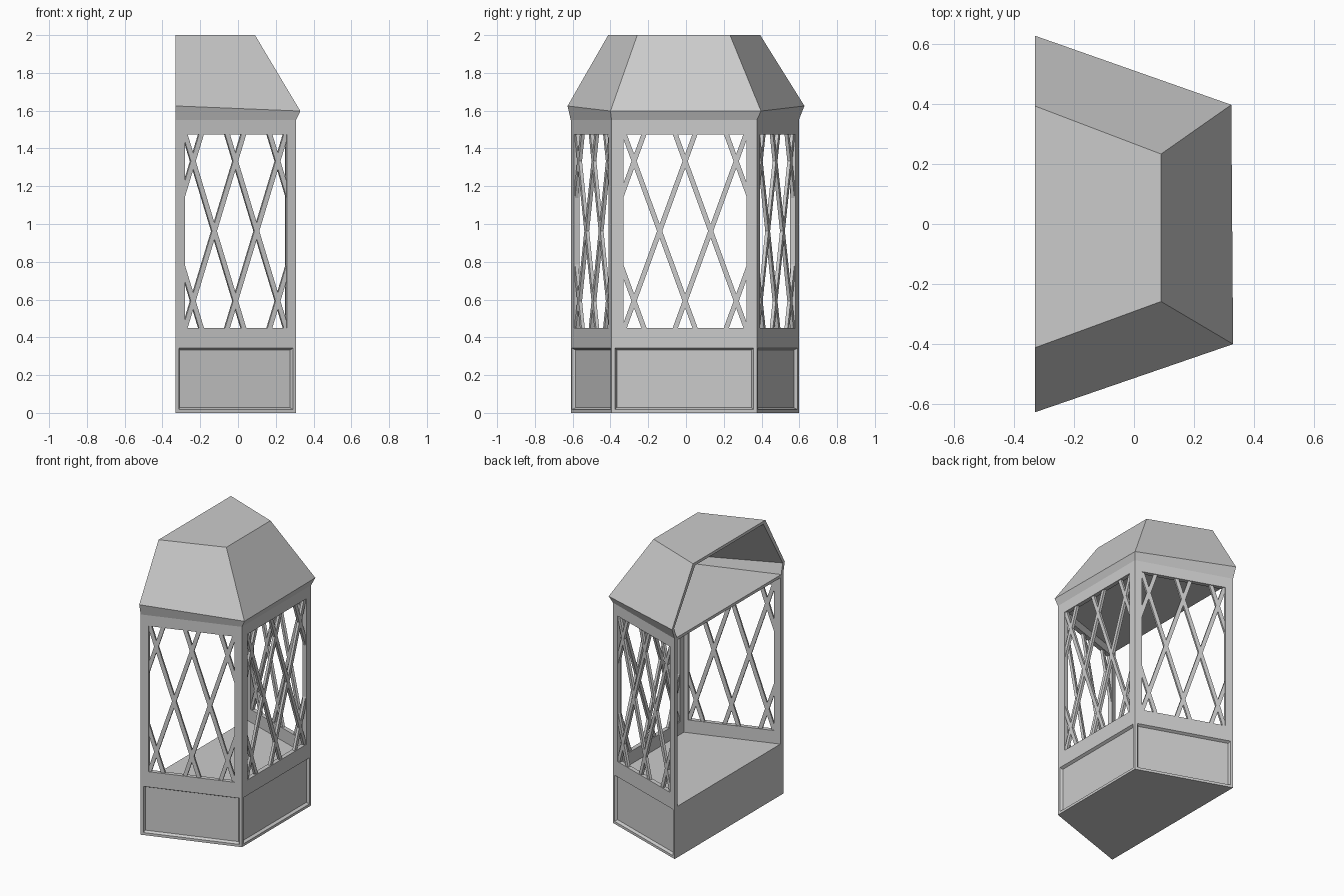
import bpy, bmesh, math
from mathutils import Vector, Matrix
from mathutils.geometry import intersect_line_line

if "Cube" in bpy.data.objects:
    bpy.data.objects.remove(bpy.data.objects["Cube"])

BACK = -0.33
SEAT, WALL_TOP = 0.36, 1.55
WIN_LOW, WIN_HIGH = 0.45, 1.475

grey = bpy.data.materials.new("plain grey")
grey.use_nodes = True
colour = (0.6, 0.6, 0.6, 1)
grey.diffuse_color = colour
grey.node_tree.nodes["Principled BSDF"].inputs["Base Color"].default_value = colour


def finish(name, bm):
    bmesh.ops.remove_doubles(bm, verts=bm.verts, dist=0.0001)
    bmesh.ops.recalc_face_normals(bm, faces=bm.faces)
    mesh = bpy.data.meshes.new(name)
    bm.to_mesh(mesh)
    bm.free()
    mesh.materials.append(grey)
    obj = bpy.data.objects.new(name, mesh)
    bpy.context.collection.objects.link(obj)
    return obj


def face(bm, *points):
    return bm.faces.new([bm.verts.new(p) for p in points])


def at(ring, z):
    return [Vector((p.x, p.y, z)) for p in ring]


def inset(ring, d):
    """Move the three outer sides inward, keeping the back edge in place."""
    flat = at(ring, 0)
    lines = [(Vector((BACK, 0, 0)), Vector((BACK, 1, 0)))]
    for a, b in zip(flat, flat[1:]):
        t = (b - a).normalized()
        shift = Vector((-t.y, t.x, 0)) * d
        lines.append((a + shift, b + shift))
    lines.append(lines[0])
    result = []
    for p, l, m in zip(ring, lines, lines[1:]):
        q = intersect_line_line(*l, *m)[0]
        result.append(Vector((q.x, q.y, p.z)))
    return result


def prism(bm, ring, z0, z1):
    low, high = at(ring, z0), at(ring, z1)
    face(bm, *reversed(low))
    face(bm, *high)
    return [face(bm, low[i], low[(i + 1) % 4], high[(i + 1) % 4], high[i])
            for i in range(4)]


# Plan of the bay: back, front corner, front corner, back
plan = [Vector(p) for p in ((BACK, -0.61, 0), (0.307, -0.394, 0),
                            (0.307, 0.375, 0), (BACK, 0.597, 0))]
inner_plan = inset(plan, 0.03)
openings = [(0.078, 0.926), (0.083, 0.93), (0.074, 0.922)]
names = ["right", "front", "left"]

# Base box with recessed panels on its three outer sides
bm = bmesh.new()
sides = prism(bm, plan, 0, SEAT)[:3]
bmesh.ops.remove_doubles(bm, verts=bm.verts, dist=0.0001)
bmesh.ops.recalc_face_normals(bm, faces=bm.faces)
for side in sides:
    bmesh.ops.inset_individual(bm, faces=[side], thickness=0.025)
    bmesh.ops.inset_individual(bm, faces=[side], thickness=0.014, depth=-0.018)
finish("base", bm)


# Wall frame around each window opening
def wall(name, i, span):
    bm = bmesh.new()
    o0, o1, n0, n1 = plan[i], plan[i + 1], inner_plan[i], inner_plan[i + 1]
    t = (o1 - o0).normalized()
    out = Vector((t.y, -t.x, 0))
    hole = [o0.lerp(o1, f) for f in span]

    def loops(a, b, ha, hb):
        outer = [*at([a, b], SEAT), *at([b, a], WALL_TOP)]
        inner = [*at([ha, hb], WIN_LOW), *at([hb, ha], WIN_HIGH)]
        return outer, inner

    outer, cut = loops(o0, o1, *hole)
    inner, back_cut = loops(n0, n1, *[h - out * 0.03 for h in hole])
    for a, b in ((outer, cut), (cut, back_cut), (back_cut, inner), (inner, outer)):
        for k in range(4):
            m = (k + 1) % 4
            face(bm, a[k], a[m], b[m], b[k])
    finish(name + "_wall", bm)
    return hole, t, out


# Crossed lattice bars, trimmed to the opening
def lattice(name, hole, t, out):
    width = (hole[1] - hole[0]).length
    mid_z = (WIN_LOW + WIN_HIGH) / 2
    half_h = (WIN_HIGH - WIN_LOW) / 2
    step = width * 0.415
    lean = math.atan2(step / 2, 0.37)
    bm = bmesh.new()
    for sign in (-1, 1):
        for k in range(4):
            place = (Matrix.Translation(((k - 1.5) * step, 0, 0))
                     @ Matrix.Rotation(sign * lean, 4, 'Y')
                     @ Matrix.Diagonal((0.026, 0.018, 3, 1)))
            bmesh.ops.create_cube(bm, size=1, matrix=place)
    for axis, reach in ((Vector((1, 0, 0)), width / 2), (Vector((0, 0, 1)), half_h)):
        for s in (-1, 1):
            bmesh.ops.bisect_plane(bm, geom=bm.verts[:] + bm.edges[:] + bm.faces[:],
                                   plane_co=axis * reach * s, plane_no=axis * s,
                                   clear_outer=True)
    centre = (hole[0] + hole[1]) / 2 - out * 0.015 + Vector((0, 0, mid_z))
    turn = Matrix((t, -out, Vector((0, 0, 1)))).transposed().to_4x4()
    bmesh.ops.transform(bm, matrix=Matrix.Translation(centre) @ turn, verts=bm.verts)
    finish(name + "_lattice", bm)


for i, name in enumerate(names):
    lattice(name, *wall(name, i, openings[i]))

# Ceiling plate between the walls and the hollow roof
bm = bmesh.new()
prism(bm, inset(plan, 0.005), WALL_TOP - 0.02, WALL_TOP)
finish("ceiling", bm)

# Hollow roof: flared eave, sloping sides, flat top, open at the back
eave = [Vector(p) for p in ((BACK, -0.627, 1.625), (0.33, -0.4, 1.598),
                            (0.324, 0.397, 1.598), (BACK, 0.627, 1.625))]
crown = [Vector(p) for p in ((BACK, -0.412, 2), (0.09, -0.258, 2),
                             (0.09, 0.233, 2), (BACK, 0.393, 2))]
shell = [at(plan, WALL_TOP), eave, crown]
lining = [inset(r, 0.022) for r in shell]
lining[2] = at(lining[2], 1.98)
bm = bmesh.new()
for rings in (shell, lining):
    for low, high in zip(rings, rings[1:]):
        for k in range(3):
            face(bm, low[k], low[k + 1], high[k + 1], high[k])
    face(bm, *rings[2])
for j in range(2):
    for k in (0, 3):
        face(bm, shell[j][k], shell[j + 1][k], lining[j + 1][k], lining[j][k])
face(bm, shell[2][0], shell[2][3], lining[2][3], lining[2][0])
for k in range(3):
    face(bm, shell[0][k], shell[0][k + 1], lining[0][k + 1], lining[0][k])
finish("roof", bm)
